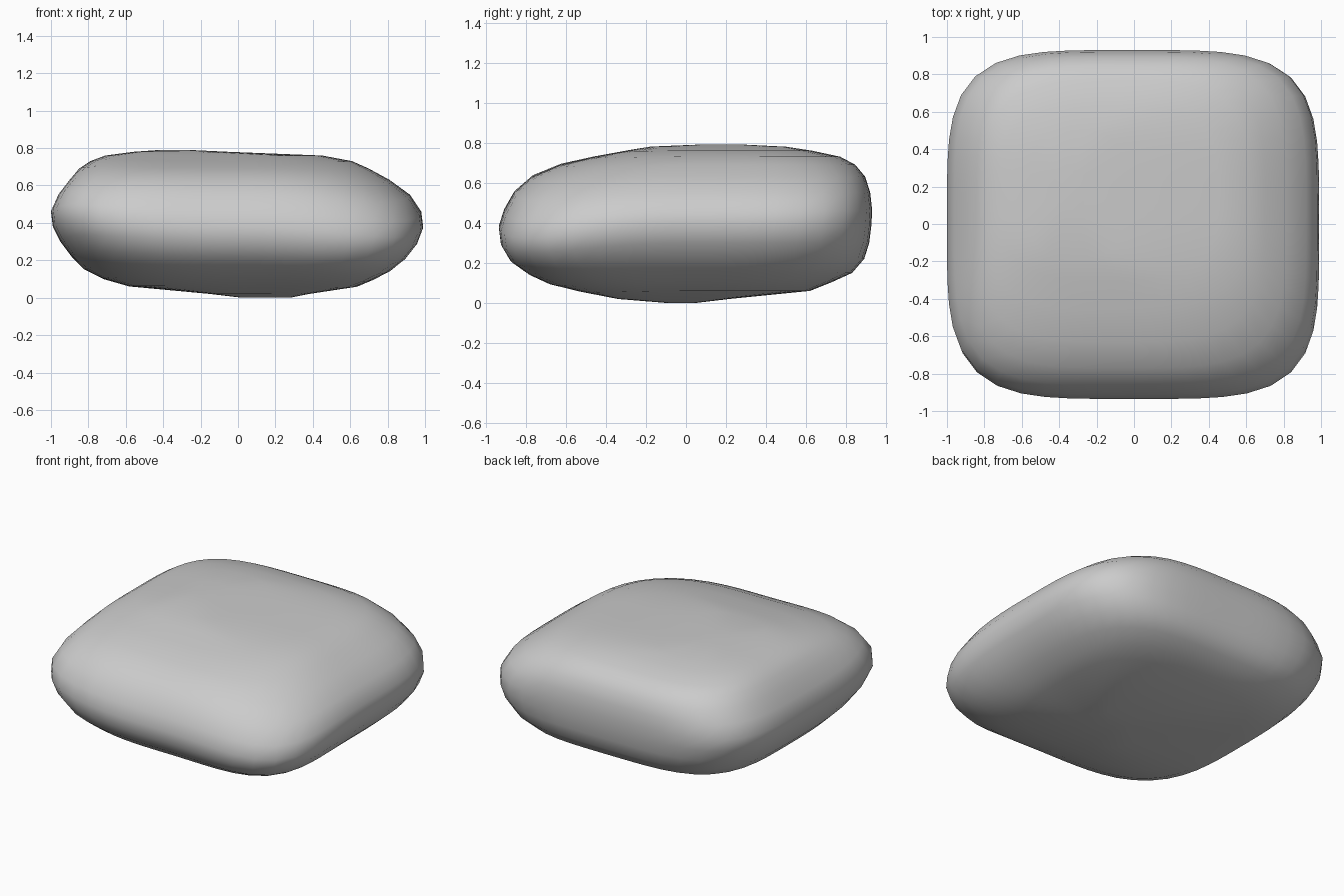
import bpy, bmesh, math

if "Cube" in bpy.data.objects:
    bpy.data.objects.remove(bpy.data.objects["Cube"])

# Horizontal sections of the stone: z, x min, x max, y min, y max
SECTIONS = [
    (0.00, 0.02, 0.28, -0.10, 0.05),
    (0.02, -0.15, 0.38, -0.34, 0.22),
    (0.06, -0.58, 0.64, -0.54, 0.62),
    (0.10, -0.72, 0.73, -0.69, 0.72),
    (0.15, -0.82, 0.82, -0.79, 0.83),
    (0.22, -0.89, 0.90, -0.88, 0.89),
    (0.30, -0.95, 0.96, -0.925, 0.915),
    (0.38, -0.99, 0.99, -0.935, 0.925),
    (0.46, -1.00, 0.98, -0.91, 0.93),
    (0.55, -0.96, 0.92, -0.86, 0.92),
    (0.63, -0.90, 0.81, -0.77, 0.895),
    (0.69, -0.85, 0.70, -0.63, 0.845),
    (0.73, -0.79, 0.61, -0.46, 0.77),
    (0.76, -0.71, 0.45, -0.30, 0.63),
    (0.78, -0.56, -0.05, -0.18, 0.50),
    (0.79, -0.42, -0.26, 0.05, 0.30),
]
SIDES = 56


def corner_lift(x, y):
    """Slight twist: front right corner sags, front left corner rises."""
    if y > 0:
        return 0.0
    return (-0.13 if x > 0 else 0.09) * x * x * y * y


def ring(bm, z, x0, x1, y0, y1):
    """Rounded-square section, softer towards top and bottom."""
    power = 4.2 - 1.0 * min(1, abs(z - 0.4) / 0.4) ** 2
    verts = []
    for i in range(SIDES):
        a = 2 * math.pi * i / SIDES
        c, s = math.cos(a), math.sin(a)
        r = (abs(c) ** power + abs(s) ** power) ** (-1 / power)
        x = (x0 + x1) / 2 + (x1 - x0) / 2 * c * r
        y = (y0 + y1) / 2 + (y1 - y0) / 2 * s * r
        verts.append(bm.verts.new((x, y, z + corner_lift(x, y))))
    return verts


# Loft the sections and close both ends
bm = bmesh.new()
rings = [ring(bm, *s) for s in SECTIONS]
for low, high in zip(rings, rings[1:]):
    for i in range(SIDES):
        j = (i + 1) % SIDES
        bm.faces.new((low[i], low[j], high[j], high[i]))
bm.faces.new(rings[0][::-1])
bm.faces.new(rings[-1])
bmesh.ops.recalc_face_normals(bm, faces=bm.faces[:])
for f in bm.faces:
    f.smooth = True

mesh = bpy.data.meshes.new("smooth_stone")
bm.to_mesh(mesh)
bm.free()
stone = bpy.data.objects.new("smooth_stone", mesh)
bpy.context.collection.objects.link(stone)
